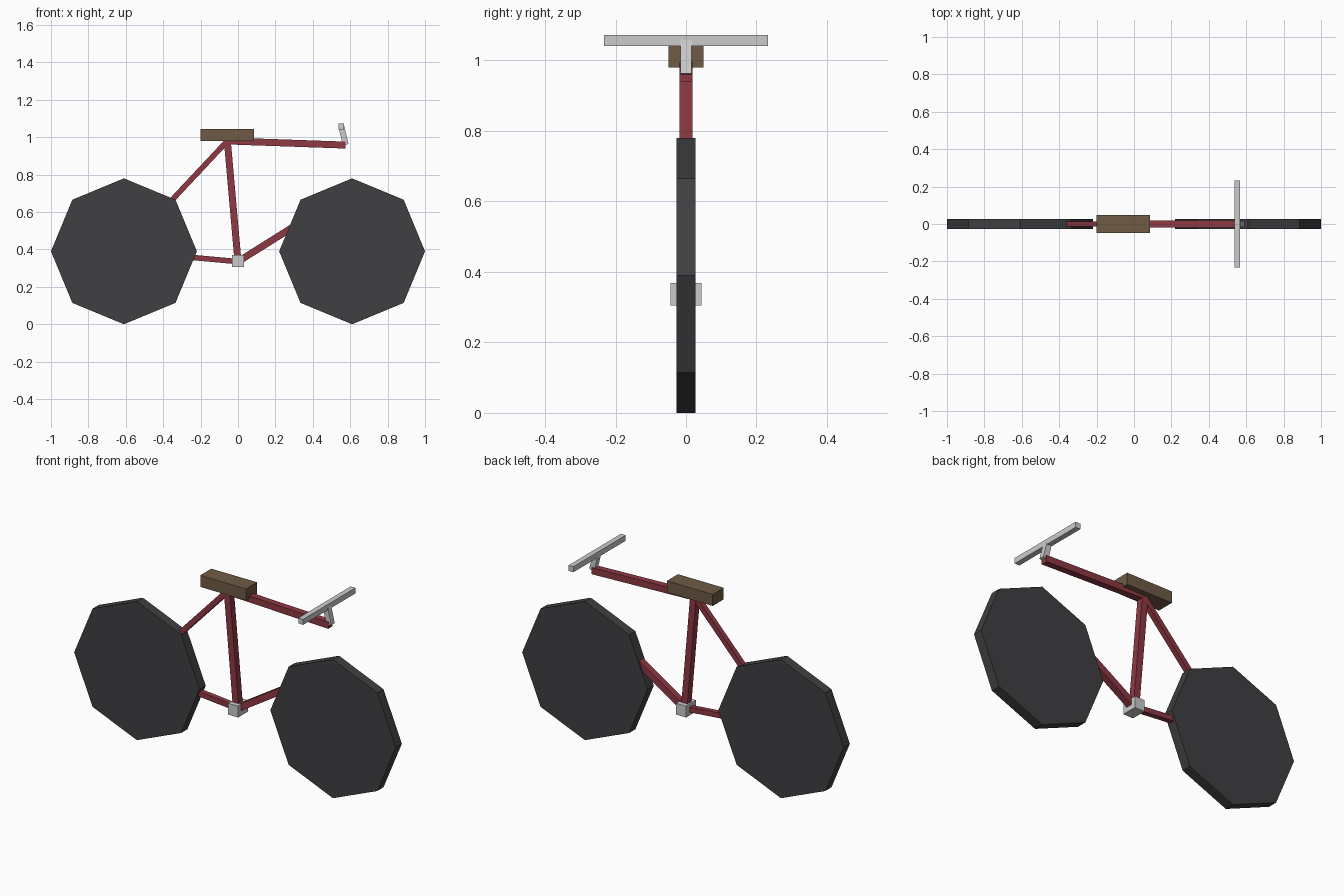
import bpy
from math import pi
from mathutils import Vector

if "Cube" in bpy.data.objects:
    bpy.data.objects.remove(bpy.data.objects["Cube"])


def material(name, rgb):
    m = bpy.data.materials.new(name)
    m.diffuse_color = (*rgb, 1)
    m.use_nodes = True
    m.node_tree.nodes["Principled BSDF"].inputs["Base Color"].default_value = m.diffuse_color
    return m


black = material("rubber", (0.05, 0.05, 0.055))
red = material("red_paint", (0.27, 0.04, 0.055))
brown = material("leather", (0.16, 0.105, 0.06))


def box(name, loc, size, mat=None):
    bpy.ops.mesh.primitive_cube_add(size=1, location=loc)
    ob = bpy.context.object
    ob.name = name
    ob.scale = size
    if mat:
        ob.data.materials.append(mat)
    return ob


def tube(name, a, b, width, mat=None):
    """Square bar between two (x, z) points in the middle plane."""
    a, b = Vector((a[0], 0, a[1])), Vector((b[0], 0, b[1]))
    d = b - a
    ob = box(name, (a + b) / 2, (width, width, d.length), mat)
    ob.rotation_euler = (0, Vector((d.z, d.x)).angle_signed(Vector((1, 0))), 0)
    return ob


# Wheels: solid eight-sided discs
for name, x in (("rear_wheel", -0.61), ("front_wheel", 0.61)):
    bpy.ops.mesh.primitive_cylinder_add(vertices=8, radius=0.39, depth=0.055,
                                        location=(x, 0, 0.39), rotation=(pi / 2, 0, 0))
    bpy.context.object.name = name
    bpy.context.object.data.materials.append(black)

# Frame
crank, seat_joint, head, axle = (0, 0.335), (-0.057, 0.98), (0.575, 0.958), (-0.61, 0.39)
frame = (("seat_tube", crank, seat_joint, 0.037),
         ("top_tube", seat_joint, head, 0.037),
         ("down_tube", crank, (0.55, 0.68), 0.037),
         ("chain_stay", crank, axle, 0.029),
         ("seat_stay", seat_joint, axle, 0.029))
for name, a, b, w in frame:
    ob = tube(name, a, b, w, red)
    # check direction: bar's local z must run from a to b
    d = Vector((b[0] - a[0], 0, b[1] - a[1])).normalized()
    ob.rotation_euler = d.to_track_quat('Z', 'Y').to_euler()

# Crank housing, seat, stem and handlebar
box("crank_housing", (0, 0, 0.337), (0.062, 0.088, 0.064))
box("seat", (-0.058, 0, 1.012), (0.285, 0.098, 0.065), brown)
stem = tube("stem", (0.576, 0.96), (0.553, 1.055), 0.031)
stem.rotation_euler = Vector((-0.023, 0, 0.095)).to_track_quat('Z', 'Y').to_euler()
box("handlebar", (0.553, 0, 1.057), (0.03, 0.464, 0.031))
